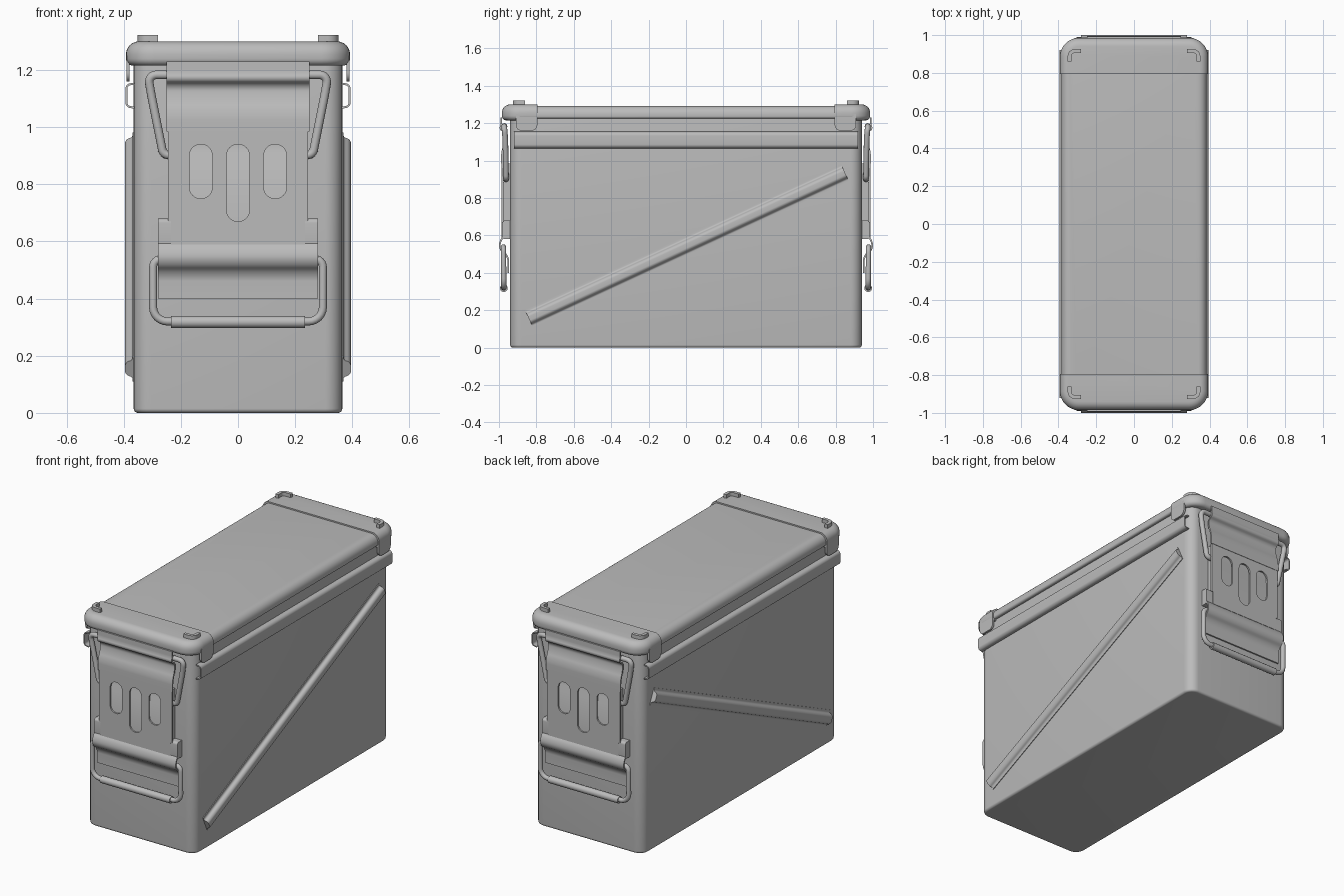
import bpy, bmesh
from math import sin, cos, pi, radians
from mathutils import Vector

cube = bpy.data.objects.get("Cube")
if cube:
    bpy.data.objects.remove(cube, do_unlink=True)

# One painted-metal colour
GREY = (0.5, 0.5, 0.5, 1)
metal = bpy.data.materials.new("grey_metal")
metal.use_nodes = True
metal.diffuse_color = GREY
metal.node_tree.nodes["Principled BSDF"].inputs["Base Color"].default_value = GREY


def link(name, data, mirror):
    data.materials.append(metal)
    ob = bpy.data.objects.new(name, data)
    bpy.context.collection.objects.link(ob)
    if mirror:
        mod = ob.modifiers.new("mirror", "MIRROR")
        mod.use_axis = ["x" in mirror, "y" in mirror, False]
        mod.use_mirror_merge = False
    return ob


def finish(name, bm, mirror=""):
    bmesh.ops.recalc_face_normals(bm, faces=bm.faces)
    for f in bm.faces:
        f.smooth = True
    me = bpy.data.meshes.new(name)
    bm.to_mesh(me)
    bm.free()
    me.set_sharp_from_angle(angle=radians(35))
    return link(name, me, mirror)


def fillet(points, r, closed=False, n=6):
    """Round the corners of a polyline with arcs."""
    p = [Vector(q) for q in points]
    out = []
    for i, b in enumerate(p):
        if not closed and i in (0, len(p) - 1):
            out.append(b)
            continue
        a, c = p[i - 1], p[(i + 1) % len(p)]
        da, dc = a - b, c - b
        d = min(r, da.length * 0.49, dc.length * 0.49)
        s, e = b + da.normalized() * d, b + dc.normalized() * d
        for k in range(n + 1):
            t = k / n
            w0, w1, w2 = (1 - t) ** 2, 1.414 * t * (1 - t), t * t
            out.append((s * w0 + b * w1 + e * w2) / (w0 + w1 + w2))
    return out


def ribbon(path, thick):
    """Closed outline of a sheet following a 2D path."""
    left, right = [], []
    for i, p in enumerate(path):
        d = (path[min(i + 1, len(path) - 1)] - path[max(i - 1, 0)]).normalized()
        off = Vector((-d.y, d.x)) * thick / 2
        left.append(p + off)
        right.append(p - off)
    return left + right[::-1]


def extrude(name, outline, lo, hi, place, mirror=""):
    bm = bmesh.new()
    a, b = [[bm.verts.new(place(u, v, w)) for u, v in outline] for w in (lo, hi)]
    bm.faces.new(a)
    bm.faces.new(b)
    for i in range(len(a)):
        j = (i + 1) % len(a)
        bm.faces.new((a[i], a[j], b[j], b[i]))
    return finish(name, bm, mirror)


def loft(layers):
    """Stack of rounded rectangles: half width, half length, corner radius, height."""
    bm = bmesh.new()
    rings = []
    for hx, hy, r, z in layers:
        rect = fillet([(-hx, -hy), (hx, -hy), (hx, hy), (-hx, hy)], r, True, 8)
        rings.append([bm.verts.new((x, y, z)) for x, y in rect])
    for a, b in zip(rings, rings[1:]):
        for i in range(len(a)):
            j = (i + 1) % len(a)
            bm.faces.new((a[i], a[j], b[j], b[i]))
    bm.faces.new(rings[0])
    bm.faces.new(rings[-1])
    return bm


def rounded_layers(hx, hy, r, z0, z1, low, high):
    """Layers with quarter-round bottom and top edges."""
    out = []
    for radius, base, sign in ((low, z0, 1), (high, z1, -1)):
        arc = []
        for k in range(7):
            a = k / 6 * pi / 2
            cut = radius * (1 - sin(a))
            arc.append((hx - cut, hy - cut, r - cut, base + sign * radius * (1 - cos(a))))
        out += arc if sign > 0 else arc[::-1]
    return out


def wire(name, points, bend, radius, mirror=""):
    cu = bpy.data.curves.new(name, "CURVE")
    cu.dimensions = "3D"
    cu.bevel_depth = radius
    cu.bevel_resolution = 4
    cu.use_fill_caps = True
    path = fillet(points, bend)
    sp = cu.splines.new("POLY")
    sp.points.add(len(path) - 1)
    for q, p in zip(sp.points, path):
        q.co = (*p, 1)
    sp.use_smooth = True
    return link(name, cu, mirror)


def along_x(u, v, w):
    return (w, u, v)


def along_y(u, v, w):
    return (u, w, v)


def along_z(u, v, w):
    return (u, v, w)


# Body and lid
finish("body", loft(rounded_layers(0.365, 0.94, 0.06, 0, 1.24, 0.015, 0.005)))
finish("lid", loft(rounded_layers(0.385, 0.975, 0.09, 1.225, 1.292, 0.012, 0.045)))

# Lid end caps, cut from a slightly larger shell
bm = loft(rounded_layers(0.392, 0.985, 0.1, 1.215, 1.3, 0.025, 0.045))
bmesh.ops.bisect_plane(bm, geom=bm.verts[:] + bm.edges[:] + bm.faces[:],
                       plane_co=(0, -0.795, 0), plane_no=(0, 1, 0), clear_outer=True)
bmesh.ops.holes_fill(bm, edges=[e for e in bm.edges if e.is_boundary])
finish("lid_end_cap", bm, "y")

# Cap side flaps and corner stacking lugs
flap = fillet([(-0.91, 1.25), (-0.91, 1.16), (-0.795, 1.16), (-0.795, 1.25)], 0.03)
extrude("cap_side_flap", flap, 0.379, 0.391, lambda u, v, w: (w, u, v), "xy")
lug = ribbon(fillet([(0.28, -0.916), (0.341, -0.916), (0.341, -0.86)], 0.035), 0.02)
extrude("stacking_lug", lug, 1.28, 1.322, along_z, "xy")

# Bead under the lid on the long sides
bead = fillet([(0.362, 1.152), (0.391, 1.148), (0.391, 1.072), (0.362, 1.068)], 0.035)
extrude("side_bead", ribbon(bead, 0.007), -0.92, 0.92, along_y, "x")

# Diagonal stiffening ribs
start, end = Vector((-0.84, 0.155)), Vector((0.85, 0.935))
run = (end - start).normalized()
up = Vector((-run.y, run.x))


def along_rib(u, v, w):
    p = start + run * w + up * u
    return (v, p.x, p.y)


hat = fillet([(-0.05, 0.369), (-0.033, 0.369), (-0.024, 0.395),
              (0.024, 0.395), (0.033, 0.369), (0.05, 0.369)], 0.018)
hat = [(-0.05, 0.36)] + hat + [(0.05, 0.36)]
extrude("diagonal_rib", hat, 0, (end - start).length, along_rib, "x")

# Upper latch plate, hinge pin and bail wire
upper = fillet([(-0.987, 1.23), (-0.987, 1.19), (-0.995, 1.168), (-0.96, 1.148),
                (-0.964, 1.1), (-0.984, 1.05), (-0.984, 0.985)], 0.025)
extrude("latch_upper_plate", ribbon(upper, 0.009), -0.25, 0.25, along_x, "y")
wire("latch_hinge_pin", [(-0.25, -0.972, 1.183), (0.25, -0.972, 1.183)], 0, 0.017, "y")
wire("latch_bail", [(0.24, -0.972, 1.183), (0.315, -0.972, 1.183), (0.305, -0.966, 1.12),
                    (0.262, -0.962, 0.905), (0.23, -0.962, 0.9)], 0.03, 0.015, "xy")

# Slotted latch plate: outline with three slots, filled and thickened
bm = bmesh.new()
loops = [[(-0.235, 0.59), (0.235, 0.59), (0.235, 0.67), (0.245, 0.67),
          (0.245, 0.985), (-0.245, 0.985), (-0.245, 0.67), (-0.235, 0.67)]]
for cx, low in ((-0.13, 0.75), (0, 0.67), (0.13, 0.75)):
    a, b = cx - 0.04, cx + 0.04
    loops.append(fillet([(a, low), (b, low), (b, 0.94), (a, 0.94)], 0.04, True))
for loop in loops:
    vs = [bm.verts.new((x, -0.986, z)) for x, z in loop]
    for i in range(len(vs)):
        bm.edges.new((vs[i - 1], vs[i]))
bmesh.ops.triangle_fill(bm, edges=bm.edges[:], use_beauty=True, normal=(0, -1, 0))
ext = bmesh.ops.extrude_face_region(bm, geom=bm.faces[:], use_keep_orig=True)
bmesh.ops.translate(bm, vec=(0, 0.01, 0),
                    verts=[g for g in ext["geom"] if isinstance(g, bmesh.types.BMVert)])
finish("latch_slotted_plate", bm, "y")

# Stepped backing seen through the slots
back = [(-0.935, 0.6), (-0.977, 0.6), (-0.977, 0.88), (-0.962, 0.91),
        (-0.962, 0.95), (-0.977, 0.96), (-0.977, 0.985), (-0.935, 0.985)]
extrude("latch_backing", back, -0.234, 0.234, along_x, "y")

# Handle bracket with ears
bracket = fillet([(-0.95, 0.4), (-0.95, 0.49), (-0.9955, 0.525), (-0.9955, 0.565),
                  (-0.975, 0.595)], 0.03)
extrude("handle_bracket", ribbon(bracket, 0.009), -0.28, 0.28, along_x, "y")
ear = fillet([(-0.935, 0.58), (-0.982, 0.58), (-0.982, 0.68), (-0.935, 0.68)], 0.015)
extrude("bracket_ear", ear, 0.234, 0.28, along_x, "xy")

# Swinging handle and its grip tube
wire("handle_wire", [(-0.24, -0.976, 0.538), (-0.297, -0.976, 0.538), (-0.297, -0.974, 0.32),
                     (0.297, -0.974, 0.32), (0.297, -0.976, 0.538), (0.24, -0.976, 0.538)],
     0.05, 0.014, "y")
wire("handle_grip", [(-0.235, -0.974, 0.318), (0.235, -0.974, 0.318)], 0, 0.021, "y")
